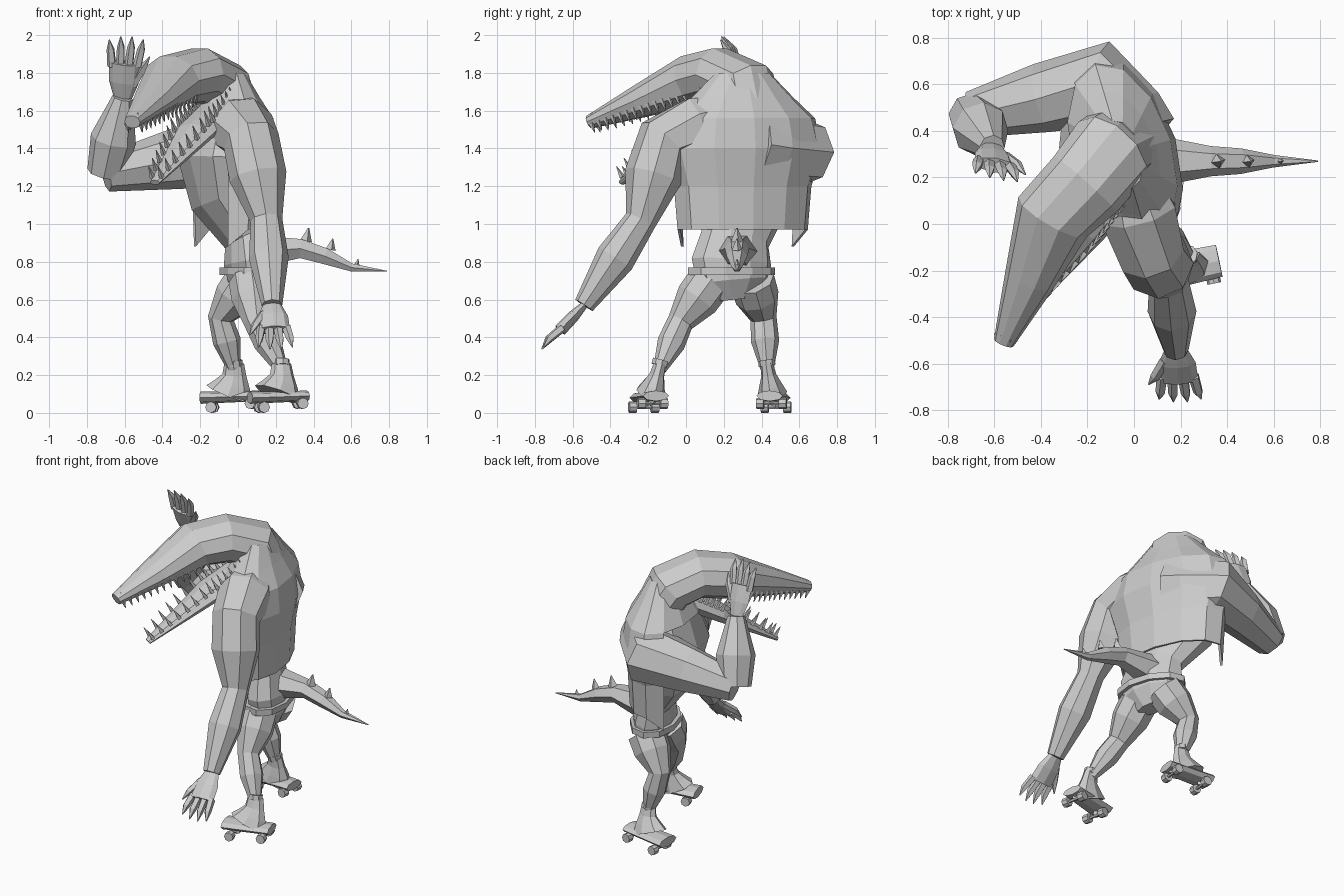
import bpy, bmesh, math
from mathutils import Vector

default_cube = bpy.data.objects.get("Cube")
if default_cube:
    bpy.data.objects.remove(default_cube, do_unlink=True)

COLOUR = (.6, .6, .6, 1)
grey = bpy.data.materials.new("plain_grey")
grey.use_nodes = True
grey.diffuse_color = COLOUR
grey.node_tree.nodes["Principled BSDF"].inputs["Base Color"].default_value = COLOUR

UP = Vector((0, 0, 1))
LEFTWARD = Vector((-1, 0, 0))
FACING = Vector((-1, -.3, 0))   # direction the chest faces


def finish(name, mesh_builder):
    bmesh.ops.recalc_face_normals(mesh_builder, faces=mesh_builder.faces)
    mesh = bpy.data.meshes.new(name)
    mesh_builder.to_mesh(mesh)
    mesh_builder.free()
    mesh.materials.append(grey)
    part = bpy.data.objects.new(name, mesh)
    bpy.context.collection.objects.link(part)
    return part


def add_loft(bm, points, widths, flat=1, sides=8, up=UP, caps=True):
    """Skin elliptical rings along a path; flat is height over width."""
    points = [Vector(point) for point in points]
    last = len(points) - 1
    loops = []
    for index, (point, width) in enumerate(zip(points, widths)):
        tangent = points[min(index + 1, last)] - points[max(index - 1, 0)]
        side = tangent.cross(up).normalized()
        top = side.cross(tangent).normalized() * flat
        angles = [math.tau * corner / sides for corner in range(sides)]
        loops.append([bm.verts.new(point + (side * math.cos(angle) + top * math.sin(angle)) * width)
                      for angle in angles])
    for lower, upper in zip(loops, loops[1:]):
        for here in range(sides):
            following = (here + 1) % sides
            bm.faces.new((lower[here], lower[following], upper[following], upper[here]))
    if caps:
        bm.faces.new(loops[0])
        bm.faces.new(loops[-1])
    return loops


def loft(name, points, widths, **options):
    bm = bmesh.new()
    add_loft(bm, points, widths, **options)
    return finish(name, bm)


def limb(name, joints, widths, bulge, up):
    """Loft through joints with a muscle bulge between each pair."""
    joints = [Vector(joint) for joint in joints]
    points, radii = [joints[0]], [widths[0]]
    for index in range(1, len(joints)):
        points += [joints[index - 1].lerp(joints[index], .45), joints[index]]
        radii += [(widths[index - 1] + widths[index]) / 2 + bulge, widths[index]]
    loft(name, points, radii, up=up)


def add_spike(bm, base, direction, length, radius):
    tip = base + direction.normalized() * length
    add_loft(bm, [base, tip], [radius, radius / 9], sides=4, up=Vector((1, .2, 0)))


# Neck and head with long snout, and open lower jaw
HEAD = [(-.03, .36, 1.55), (-.1, .31, 1.73), (-.21, .17, 1.79), (-.35, .03, 1.76),
        (-.45, -.24, 1.65), (-.56, -.51, 1.54)]
HEAD_WIDTHS = [.18, .19, .18, .17, .11, .045]
loft("head", HEAD, HEAD_WIDTHS, flat=.82, sides=10)
JAW = [(-.08, .2, 1.62), (-.23, 0, 1.48), (-.44, -.34, 1.22)]
JAW_WIDTHS = [.13, .12, .03]
loft("lower_jaw", JAW, JAW_WIDTHS, flat=.5)


# Rows of teeth on both edges of each jaw
def teeth(name, points, widths, direction, count, length):
    bm = bmesh.new()
    for index in range(len(points) - 1):
        start, end = Vector(points[index]), Vector(points[index + 1])
        side = (end - start).cross(UP).normalized()
        bite = side.cross(end - start).normalized() * direction
        for tooth in range(count):
            along = (tooth + .5) / count
            width = widths[index] * (1 - along) + widths[index + 1] * along
            for edge in (-1, 1):
                base = start.lerp(end, along) + side * edge * width * .8 + bite * width * .3
                add_spike(bm, base, bite, length + width * .25, .016)
    finish(name, bm)


teeth("upper_teeth", HEAD[3:], HEAD_WIDTHS[3:], -1, 7, .04)
teeth("lower_teeth", JAW, JAW_WIDTHS, 1, 7, .06)

# Nostrils
bm = bmesh.new()
for sideways in (-.02, .02):
    add_spike(bm, Vector((-.55 + sideways, -.49 - sideways / 2, 1.56)), UP, .03, .022)
finish("nostrils", bm)

# Pelvis, waist and chest
loft("body", [(.07, .26, .6), (.07, .25, .7), (.06, .24, .8), (.04, .26, .92),
              (-.08, .28, 1.13), (-.1, .28, 1.35), (-.06, .29, 1.6)],
     [.1, .2, .22, .19, .28, .36, .28], flat=.58, sides=10, up=FACING)
loft("belt", [(.06, .24, .73), (.06, .24, .77)], [.24, .24], flat=.62, sides=10, up=FACING)

# Open vest with sloping shoulders and hanging front corners
bm = bmesh.new()
loops = add_loft(bm, [(-.05, .3, height) for height in (.97, 1.2, 1.4, 1.56, 1.67, 1.8)],
                 [.36, .38, .44, .4, .28, .15], flat=.54, sides=12, up=FACING, caps=False)
for corner in (1, 5):
    loops[0][corner].co.z -= .09
opening = {vert for loop in loops[:3] for vert in loop[2:5]}
bmesh.ops.delete(bm, geom=[face for face in bm.faces if opening & set(face.verts)], context="FACES")
vest = finish("vest", bm)
vest.modifiers.new("cloth_thickness", "SOLIDIFY").thickness = .015

# Tail with spikes along its ridge
TAIL = [Vector((x, .27, z)) for x, z in ((.05, .85), (.33, .87), (.46, .83), (.6, .77), (.79, .75))]
TAIL_WIDTHS = [.12, .065, .055, .027, .003]
loft("tail", TAIL, TAIL_WIDTHS, flat=.9, sides=6)
bm = bmesh.new()
for joint, width in zip(TAIL[1:4], TAIL_WIDTHS[1:4]):
    add_spike(bm, joint + Vector((.03, 0, width * .6)), Vector((.2, 0, 1)), width * 1.1, width * .5)
finish("tail_spikes", bm)

# Arms
ARM_UP = Vector((0, -1, .2))
ELBOW, WRIST = (.15, -.24, 1.02), (.18, -.54, .57)
limb("lowered_arm", [(-.02, .2, 1.56), (.07, -.12, 1.44), ELBOW, WRIST],
     [.13, .15, .085, .055], .035, ARM_UP)
RAISED_ELBOW, RAISED_WRIST = (-.7, .47, 1.27), (-.61, .33, 1.67)
limb("raised_upper_arm", [(0, .35, 1.42), (-.15, .6, 1.38), RAISED_ELBOW],
     [.2, .19, .1], .005, UP)
limb("raised_forearm", [RAISED_ELBOW, RAISED_WRIST], [.1, .055], .045, ARM_UP)


# Clawed hands: flat palm, four spread fingers and a thumb
def hand(name, wrist, tip, side, thumb):
    wrist, side = Vector(wrist), Vector(side)
    reach = Vector(tip) - wrist
    normal = reach.cross(side).normalized()
    bm = bmesh.new()
    add_loft(bm, [wrist, wrist + reach * .25, wrist + reach * .55], [.05, .08, .085],
             flat=.4, up=normal)
    digits = [(slot * .045, .5, slot * .06, 1 - abs(slot) * .05) for slot in (-1.5, -.5, .5, 1.5)]
    digits.append((thumb * .05, .2, thumb * .13, .65))
    for root_side, root, claw_side, claw in digits:
        base = wrist + reach * root + side * root_side
        end = wrist + reach * claw + side * claw_side
        add_loft(bm, [base, base.lerp(end, .6) + normal * .01, end], [.025, .022, .003],
                 sides=5, up=normal)
    finish(name, bm)


hand("lowered_hand", WRIST, (.2, -.77, .33), (1, 0, 0), -1)
hand("raised_hand", RAISED_WRIST, (-.59, .19, 2), (1, -.2, 0), 1)


# Roller skates: cuff, boot, sole and wheels, leaning outward
def skate(name, ankle, toe, lean):
    toe = Vector(toe).normalized()
    side = toe.cross(UP)
    ground = Vector((ankle[0], ankle[1], 0))

    def at(forward, height, sideways=0):
        return ground + toe * forward + side * (sideways + lean * (1 - height * 4)) + UP * height

    bm = bmesh.new()
    add_loft(bm, [at(0, .25), at(0, .28)], [.045, .045], up=toe)
    add_loft(bm, [at(0, .26), at(0, .2), at(.01, .15), at(.03, .1)],
             [.033, .04, .06, .08], flat=1.6, up=toe)
    add_loft(bm, [at(.18, .08), at(-.13, .09)], [.08, .07], flat=.4)
    for forward, height in ((.12, .03), (-.09, .05)):
        add_loft(bm, [at(forward, height, -.07), at(forward, height, .07)], [.01, .01], sides=6)
        add_loft(bm, [at(forward, height), at(forward, .1)], [.02, .03], sides=4, up=toe)
        for sign in (-1, 1):
            add_loft(bm, [at(forward, height, sign * .04), at(forward, height, sign * .08)], [.03, .03])
    finish(name, bm)


# Bent legs standing on the skates
for name, hip, knee, ankle, toe, lean in (
        ("near", (.07, .13, .7), (.1, -.03, .48), (.23, -.14, .23), (-1, -.2, 0), -.07),
        ("far", (.05, .35, .7), (-.09, .41, .5), (-.02, .43, .23), (-1, .1, 0), .04)):
    limb(name + "_leg", [hip, knee, ankle], [.12, .07, .035], .022, LEFTWARD)
    skate(name + "_skate", ankle, toe, lean)
